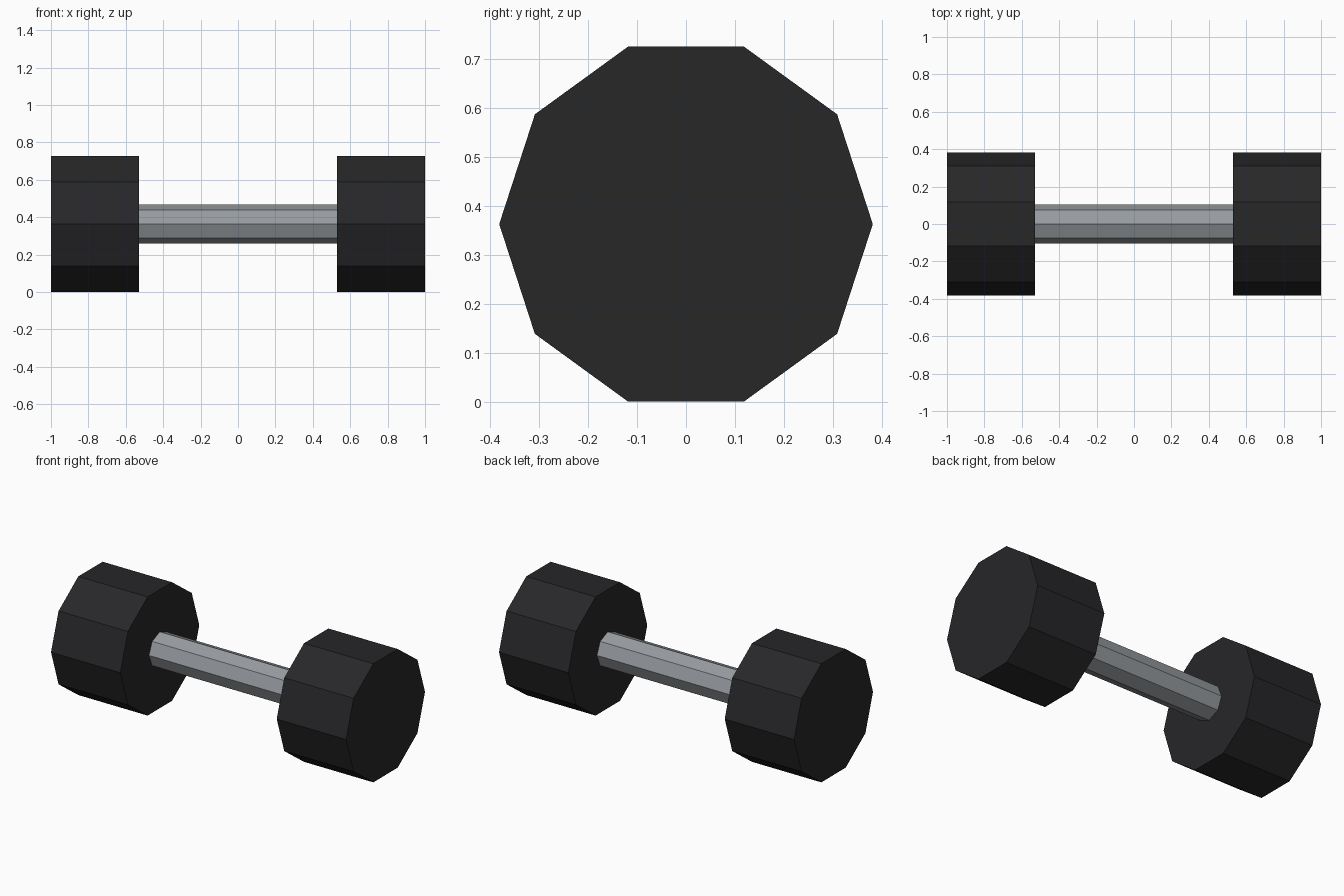
import bpy, bmesh
from math import cos, sin, tau
from mathutils import Vector

if "Cube" in bpy.data.objects:
    bpy.data.objects.remove(bpy.data.objects["Cube"])

HEAD_R = 0.382
CENTRE_Z = HEAD_R * cos(tau / 20)   # lower flat rests on the floor


def material(name, colour):
    mat = bpy.data.materials.new(name)
    mat.diffuse_color = (*colour, 1)
    mat.use_nodes = True
    mat.node_tree.nodes["Principled BSDF"].inputs["Base Color"].default_value = mat.diffuse_color
    return mat


def prism_x(name, sides, radius, x0, x1, mat):
    """Flat-faced prism along x, with a corner pointing along +y."""
    bm = bmesh.new()
    ring = [bm.verts.new((x0, radius * cos(tau * i / sides),
                          CENTRE_Z + radius * sin(tau * i / sides)))
            for i in range(sides)]
    cap = bm.faces.new(ring)
    ext = bmesh.ops.extrude_face_region(bm, geom=[cap], use_keep_orig=True)
    moved = [g for g in ext["geom"] if isinstance(g, bmesh.types.BMVert)]
    bmesh.ops.translate(bm, verts=moved, vec=Vector((x1 - x0, 0, 0)))
    bmesh.ops.recalc_face_normals(bm, faces=bm.faces)
    mesh = bpy.data.meshes.new(name)
    bm.to_mesh(mesh)
    bm.free()
    mesh.materials.append(mat)
    obj = bpy.data.objects.new(name, mesh)
    bpy.context.collection.objects.link(obj)
    return obj


rubber = material("black_rubber", (0.02, 0.02, 0.022))
steel = material("grey_steel", (0.31, 0.33, 0.35))

# Ten-sided weights at both ends
prism_x("left_weight", 10, HEAD_R, -1.0, -0.53, rubber)
prism_x("right_weight", 10, HEAD_R, 0.53, 1.0, rubber)

# Eight-sided grip bar, seated just inside the weights
prism_x("handle", 8, 0.105, -0.535, 0.535, steel)
